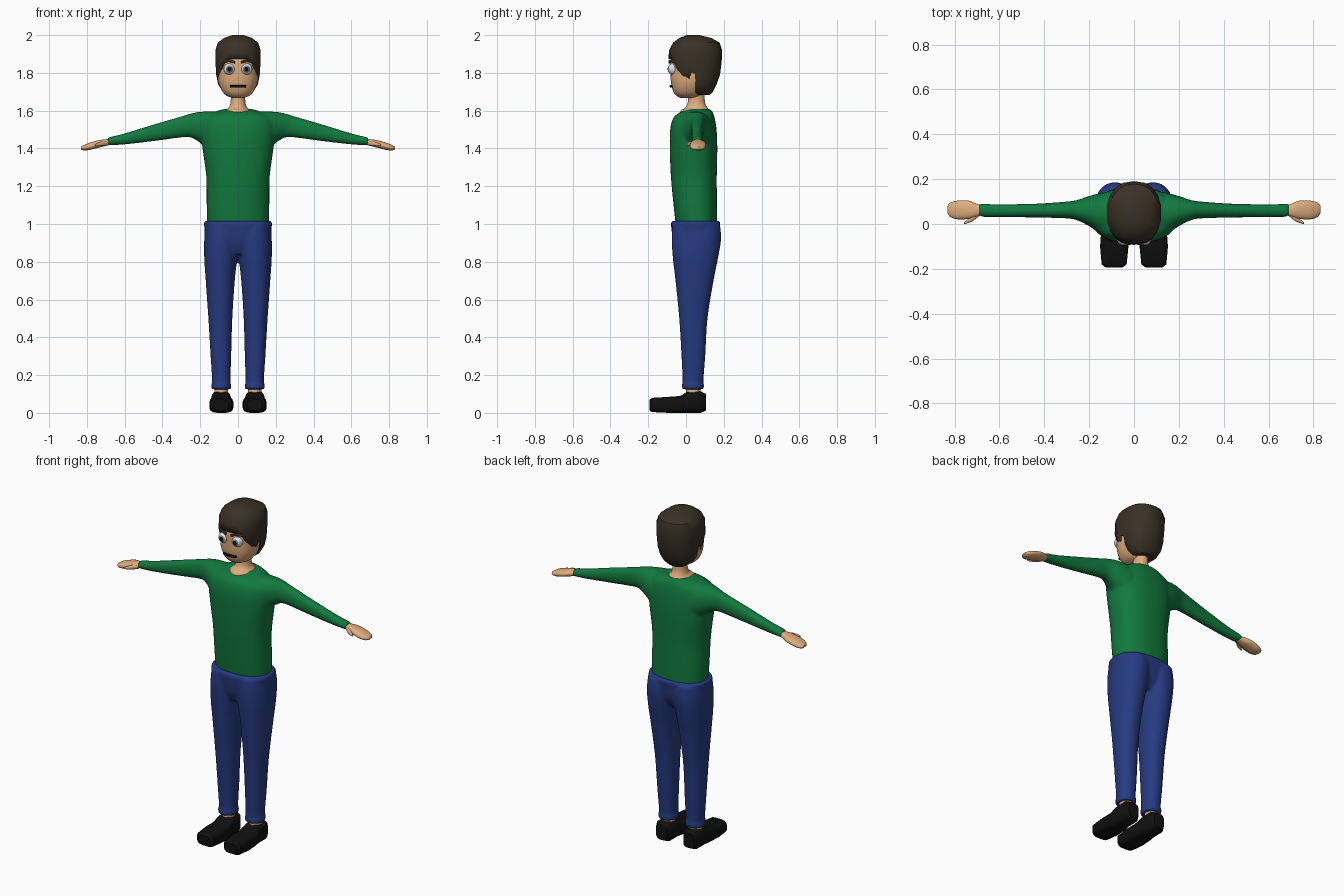
import bpy, bmesh, math
from mathutils import Vector, Matrix
from mathutils.bvhtree import BVHTree

if "Cube" in bpy.data.objects:
    bpy.data.objects.remove(bpy.data.objects["Cube"])


def material(name, rgb):
    m = bpy.data.materials.new(name)
    m.diffuse_color = (*rgb, 1)
    m.use_nodes = True
    m.node_tree.nodes["Principled BSDF"].inputs["Base Color"].default_value = m.diffuse_color
    return m


SKIN = material("skin", (0.74, 0.42, 0.21))
GREEN = material("shirt green", (0.006, 0.19, 0.05))
BLUE = material("trouser blue", (0.019, 0.043, 0.22))
BROWN = material("hair brown", (0.042, 0.03, 0.019))
BLACK = material("black", (0.005, 0.005, 0.005))
WHITE = material("eye white", (0.75, 0.75, 0.75))
IRIS = material("iris grey blue", (0.13, 0.19, 0.27))


def finish(name, bm, mats, angle=40):
    bmesh.ops.recalc_face_normals(bm, faces=bm.faces)
    me = bpy.data.meshes.new(name)
    bm.to_mesh(me)
    bm.free()
    for m in mats:
        me.materials.append(m)
    ob = bpy.data.objects.new(name, me)
    bpy.context.collection.objects.link(ob)
    bpy.ops.object.select_all(action='DESELECT')
    bpy.context.view_layer.objects.active = ob
    ob.select_set(True)
    bpy.ops.object.shade_smooth_by_angle(angle=math.radians(angle))
    return ob


def spline(rings, steps):
    """Smoothly interpolate the ring table."""
    out = []
    for i in range(len(rings) - 1):
        a, b = rings[max(i - 1, 0)], rings[i]
        c, d = rings[i + 1], rings[min(i + 2, len(rings) - 1)]
        for k in range(steps):
            t = k / steps
            out.append([0.5 * (2 * q + (r - p) * t + (2 * p - 5 * q + 4 * r - s) * t * t
                               + (3 * q - p - 3 * r + s) * t ** 3)
                        for p, q, r, s in zip(a, b, c, d)])
    return out + [list(rings[-1])]


def loft(bm, rings, axis='z', n=24, power=2.0, steps=4, side=1):
    """Rings are (position, u min, u max, v min, v max) across the axis."""
    loops = []
    for t, u0, u1, v0, v1 in spline(rings, steps):
        loop = []
        for i in range(n):
            a = 2 * math.pi * (i + 0.5) / n
            c, s = math.cos(a), math.sin(a)
            u = (u0 + u1) / 2 + (u1 - u0) / 2 * math.copysign(abs(c) ** (2 / power), c)
            v = (v0 + v1) / 2 + (v1 - v0) / 2 * math.copysign(abs(s) ** (2 / power), s)
            x, y, z = {'x': (t, u, v), 'y': (u, t, v), 'z': (u, v, t)}[axis]
            loop.append(bm.verts.new((x * side, y, z)))
        loops.append(loop)
    for a, b in zip(loops, loops[1:]):
        for i in range(n):
            j = (i + 1) % n
            bm.faces.new((a[i], a[j], b[j], b[i]))
    bm.faces.new(loops[0])
    bm.faces.new(loops[-1])


def sym(rows):
    """Rows (z, half width, y min, y max) to symmetric rings."""
    return [(z, -w, w, a, b) for z, w, a, b in rows]


def fuse(ob, voxel, rounds):
    m = ob.modifiers.new("fuse", 'REMESH')
    m.mode, m.voxel_size, m.use_smooth_shade = 'VOXEL', voxel, True
    s = ob.modifiers.new("soften", 'SMOOTH')
    s.factor, s.iterations = 0.5, rounds


# Shirt: torso fused with one sleeve-to-sleeve loft
bm = bmesh.new()
loft(bm, sym([(1.0, .163, -.055, .165), (1.1, .166, -.066, .164), (1.25, .168, -.08, .163),
              (1.4, .188, -.086, .166), (1.5, .198, -.084, .162), (1.56, .185, -.068, .152),
              (1.59, .13, -.035, .142), (1.608, .08, .01, .13)]), n=40, power=2.3)
sleeve = [(.06, -.05, .14, 1.38, 1.594), (.13, -.05, .142, 1.38, 1.596),
          (.2, -.01, .125, 1.43, 1.594), (.25, .015, .108, 1.458, 1.585),
          (.3, .025, .1, 1.458, 1.57), (.45, .029, .09, 1.438, 1.526),
          (.6, .031, .088, 1.421, 1.48), (.69, .032, .09, 1.416, 1.458)]
mirrored = [(-r[0], *r[1:]) for r in reversed(sleeve)]
loft(bm, mirrored + sleeve, 'x', n=32, power=2.2)
fuse(finish("shirt", bm, [GREEN]), 0.008, 6)

# Trousers: two legs fused with the hips, with turned cuffs
bm = bmesh.new()
leg = [(.125, .037, .14, -.02, .094), (.15, .036, .142, -.022, .096), (.17, .04, .137, -.018, .092),
       (.3, .036, .145, -.024, .102), (.5, .03, .157, -.036, .114), (.7, .017, .171, -.056, .146),
       (.82, .003, .179, -.07, .17), (.92, -.008, .179, -.076, .186), (1.0, -.01, .172, -.072, .18)]
for s in (1, -1):
    loft(bm, leg, n=28, power=2.2, side=s)
loft(bm, sym([(.84, .15, -.04, .13), (.9, .172, -.066, .165), (.98, .178, -.078, .178),
              (1.005, .181, -.08, .182), (1.016, .176, -.074, .178)]), n=40, power=2.4)
fuse(finish("trousers", bm, [BLUE]), 0.008, 4)

# Shoes, ankles, hands
shoe = [(-.193, .05, .128, .012, .07), (-.18, .032, .145, .004, .08), (-.1, .024, .152, 0, .085),
        (-.03, .029, .147, 0, .09), (.005, .037, .142, 0, .112), (.08, .038, .141, 0, .115),
        (.105, .055, .125, .012, .1)]
hand = [(.675, .04, .083, 1.42, 1.45), (.7, .033, .09, 1.413, 1.449), (.74, .022, .105, 1.403, 1.443),
        (.79, .021, .104, 1.391, 1.429), (.82, .032, .095, 1.39, 1.416), (.832, .05, .08, 1.396, 1.408)]
thumb = [(.69, .035, .06, 1.415, 1.44), (.72, .012, .036, 1.412, 1.437),
         (.745, .002, .018, 1.412, 1.428), (.758, .001, .007, 1.414, 1.422)]
for s, tag in ((1, "left"), (-1, "right")):
    bm = bmesh.new()
    loft(bm, shoe, 'y', n=16, power=3.5, steps=1, side=s)
    finish(tag + "_shoe", bm, [BLACK], 35)
    bm = bmesh.new()
    loft(bm, [(.07, .052, .126, -.002, .078), (.16, .055, .123, .0, .075)], steps=1, side=s)
    finish(tag + "_ankle", bm, [SKIN])
    bm = bmesh.new()
    loft(bm, hand, 'x', n=20, power=2.2, side=s)
    loft(bm, thumb, 'x', n=12, side=s)
    finish(tag + "_hand", bm, [SKIN])

# Neck flaring into the collar
bm = bmesh.new()
loft(bm, sym([(1.55, .07, -.035, .12), (1.598, .07, -.03, .125), (1.615, .05, -.005, .115),
              (1.65, .039, .01, .1), (1.74, .038, .012, .1)]), n=24)
finish("neck", bm, [SKIN])

# Head
bm = bmesh.new()
loft(bm, sym([(1.668, .03, -.03, .06), (1.68, .062, -.053, .08), (1.705, .085, -.069, .105),
              (1.75, .104, -.08, .14), (1.8, .109, -.083, .155), (1.86, .109, -.083, .16),
              (1.92, .1, -.066, .155), (1.96, .075, -.035, .13), (1.98, .03, 0, .08)]),
     n=32, power=2.3)
face_tree = BVHTree.FromBMesh(bm)
finish("head", bm, [SKIN])

# Hair: faceted cap with the face opening cut through it
bm = bmesh.new()
loft(bm, sym([(1.682, .055, .03, .125), (1.7, .082, .0, .142), (1.74, .107, -.04, .162),
              (1.79, .117, -.075, .18), (1.86, .121, -.094, .189), (1.92, .122, -.09, .191),
              (1.96, .108, -.068, .178), (1.985, .075, -.035, .135), (2.0, .03, .005, .07)]),
     n=18, power=2.3, steps=1)
hair = finish("hair", bm, [BROWN], 35)
opening = [(-.2, 1.88), (-.07, 1.872), (-.055, 1.83), (-.01, 1.765), (.018, 1.765), (.026, 1.8),
           (.048, 1.795), (.055, 1.6), (-.2, 1.6)]
bm = bmesh.new()
face = bm.faces.new([bm.verts.new((-.3, y, z)) for y, z in opening])
new = bmesh.ops.extrude_face_region(bm, geom=[face])["geom"]
bmesh.ops.translate(bm, vec=(.6, 0, 0), verts=[v for v in new if isinstance(v, bmesh.types.BMVert)])
cutter = finish("face_opening_cutter", bm, [BROWN])
cutter.hide_render = True
cutter.hide_set(True)
cut = hair.modifiers.new("face opening", 'BOOLEAN')
cut.operation, cut.solver, cut.object = 'DIFFERENCE', 'EXACT', cutter


def face_strip(name, x0, x1, height, thick, mat):
    """Thin plate laid on the face along a height function."""
    bm = bmesh.new()
    prev = None
    for i in range(13):
        t = i / 12
        x = x0 + (x1 - x0) * t
        pair = []
        for k in (-.5, .5):
            z = height(t) + k * thick
            hit = face_tree.ray_cast(Vector((x, -1, z)), Vector((0, 1, 0)))[0]
            pair.append(bm.verts.new((x, hit.y - .007, z)))
        if prev:
            bm.faces.new((prev[0], pair[0], pair[1], prev[1]))
        prev = pair
    ob = finish(name, bm, [mat])
    sol = ob.modifiers.new("thickness", 'SOLIDIFY')
    sol.thickness, sol.offset = .008, 0


# Mouth, brows, eyes
face_strip("mouth", -.042, .042, lambda t: 1.729, .011, BLACK)
for s, tag in ((1, "left"), (-1, "right")):
    face_strip(tag + "_brow", s * .016, s * .085,
               lambda t: 1.856 + .008 * math.sin(math.pi * t), .013, BROWN)
    bm = bmesh.new()
    bmesh.ops.create_uvsphere(bm, u_segments=24, v_segments=24, radius=.031,
                              matrix=Matrix.Rotation(math.pi / 2, 4, 'X'))
    for f in bm.faces:  # pupil and iris by distance from the gaze axis
        ang = math.degrees(f.calc_center_median().angle(Vector((0, -1, 0))))
        f.material_index = 2 if ang < 19 else 1 if ang < 34 else 0
    bmesh.ops.translate(bm, verts=bm.verts, vec=(s * .045, -.066, 1.82))
    finish(tag + "_eye", bm, [WHITE, IRIS, BLACK])
